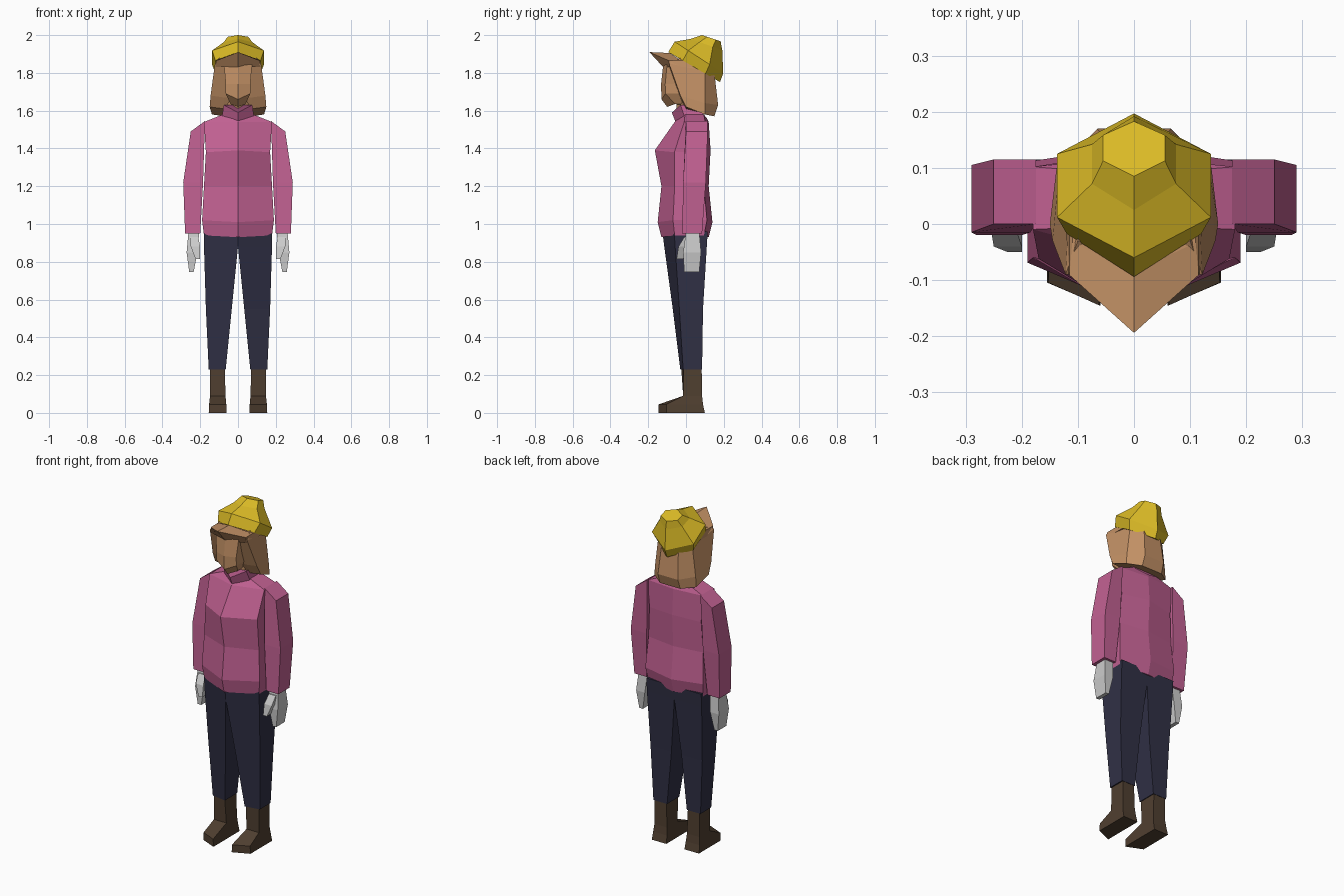
import bpy
import bmesh

cube = bpy.data.objects.get("Cube")
if cube:
    bpy.data.objects.remove(cube, do_unlink=True)


def material(name, red, green, blue):
    mat = bpy.data.materials.new(name)
    color = (red, green, blue, 1)
    mat.diffuse_color = color
    mat.use_nodes = True
    mat.node_tree.nodes["Principled BSDF"].inputs["Base Color"].default_value = color
    return mat


pink = material("pink sweater", .54, .12, .29)
navy = material("navy cloth", .03, .03, .06)
brown = material("brown leather", .08, .05, .03)
grey = material("grey glove", .6, .6, .6)
tan = material("tan skin and hair", .54, .28, .13)
yellow = material("yellow cap", .73, .51, .02)


def loft(name, mat, rings):
    """Skin a stack of rings with equal point counts and close both ends."""
    bm = bmesh.new()
    rows = [[bm.verts.new(point) for point in ring] for ring in rings]
    for low, high in zip(rows, rows[1:]):
        for i in range(len(low)):
            bm.faces.new((low[i - 1], low[i], high[i], high[i - 1]))
    bm.faces.new(rows[0])
    bm.faces.new(rows[-1])
    bmesh.ops.recalc_face_normals(bm, faces=bm.faces[:])
    mesh = bpy.data.meshes.new(name)
    bm.to_mesh(mesh)
    bm.free()
    mesh.materials.append(mat)
    obj = bpy.data.objects.new(name, mesh)
    bpy.context.scene.collection.objects.link(obj)


def pair(name, mat, rings):
    """Loft one limb on the left and its mirror on the right."""
    for side, sign in (("left", 1), ("right", -1)):
        mirrored = [[(sign * x, y, z) for x, y, z in ring] for ring in rings]
        loft(side + "_" + name, mat, mirrored)


def symmetric(half):
    """Complete a half ring, listed front to back, across the middle."""
    return half + [(-x, y, z) for x, y, z in reversed(half) if x > 0]


def hexagon(z, width, front, back, nose=.28, bow=.1, lift=0, tilt=0):
    """Six-sided body section, pointed at front and back.

    nose and bow set the side corners as shares of the depth, lift raises
    those corners, and tilt makes the section fall towards the back.
    """
    depth = back - front
    return symmetric([
        (0, front, z),
        (width, front + nose * depth, z + lift - tilt * nose * depth),
        (width, back - bow * depth, z + lift - tilt * (depth - bow * depth)),
        (0, back, z - tilt * depth),
    ])


def slab(z, inner, outer, front, back, slant=1, drop=0):
    """Four-sided limb section; slant pulls in the outer front corner."""
    return [(inner, front, z), (outer, front * slant, z - drop),
            (outer, back, z - drop), (inner, back, z)]


def cowl(z, width, front, back):
    """Hair section, wrapping the head and sinking towards the back."""
    return symmetric([
        (.075, front, z - .01),
        (width, front, z),
        (width * .92, .1, z - .04),
        (width * .45, back, z - .05),
    ])


# Sweater: tucked hem, waist, pointed chest and shoulders
loft("sweater", pink, [
    hexagon(.93, .18, -.13, .12, lift=.01),
    hexagon(1.01, .19, -.15, .14, lift=.01),
    hexagon(1.2, .18, -.13, .12),
    hexagon(1.39, .17, -.165, .13, nose=.35, lift=-.01),
    hexagon(1.54, .18, -.06, .12),
    hexagon(1.56, .08, -.05, .11, lift=.02),
])

# Collar with a dipped front
loft("collar", pink, [
    hexagon(1.54, .085, -.055, .11, lift=.03),
    hexagon(1.59, .075, -.075, .09, lift=.04),
])

# Sleeves with sloping shoulders
pair("sleeve", pink, [
    slab(1.545, .175, .25, 0, .115, drop=.055),
    slab(1.22, .185, .29, -.015, .105),
    slab(.95, .2, .28, -.02, .085),
])

# Hands and thumbs
pair("hand", grey, [
    slab(.96, .205, .262, 0, .07),
    slab(.85, .215, .272, -.015, .08),
    slab(.745, .235, .258, -.01, .07),
])
pair("thumb", grey, [
    slab(.93, .21, .255, -.01, .03),
    slab(.88, .2, .25, -.04, .01),
    slab(.815, .2, .225, -.05, -.015),
])

# Trouser legs, joined at the hips
pair("trouser_leg", navy, [
    slab(.96, 0, .18, -.125, .115, slant=.5),
    slab(.88, 0, .18, -.115, .11, slant=.5),
    slab(.55, .033, .17, -.07, .09, slant=.5),
    slab(.23, .065, .155, -.03, .085, slant=.5),
])

# Boots: sole and toe with a slanted tip, instep, shaft
pair("boot", brown, [
    slab(0, .06, .155, -.145, .1, slant=.72),
    slab(.045, .062, .153, -.145, .09, slant=.72),
    slab(.09, .066, .148, -.015, .085),
    slab(.235, .07, .148, -.025, .083, slant=.5),
])

# Neck and face
loft("neck", tan, [hexagon(z, .055, -.05, .08) for z in (1.54, 1.68)])
loft("face", tan, [
    hexagon(1.62, .04, -.1, .05, lift=.015),
    hexagon(1.66, .065, -.13, .05, nose=.12, lift=.03),
    hexagon(1.74, .065, -.132, .05, nose=.12),
    hexagon(1.85, .075, -.12, .05, nose=.12),
])

# Hair: open around the face, longer at the back
loft("hair", tan, [
    cowl(1.62, .15, 0, .15),
    cowl(1.68, .145, -.03, .17),
    cowl(1.85, .122, -.09, .15),
    cowl(1.88, .1, -.03, .13),
])

# Fringe jutting to a point below the cap
loft("fringe", tan, [
    hexagon(1.83, .12, -.12, .1, nose=.16),
    hexagon(1.91, .115, -.194, .1, nose=.35, lift=-.045),
    hexagon(1.905, .11, -.085, .1, lift=-.035),
])

# Faceted cap, drooping towards the back
loft("cap", yellow, [
    hexagon(1.91, .12, -.094, .18, bow=.28, tilt=.58),
    hexagon(1.965, .137, -.06, .197, bow=.28, tilt=.65),
    hexagon(1.98, .075, .025, .192, bow=.3, tilt=.36),
    hexagon(2, .055, .085, .183, bow=.25, tilt=.33),
])
